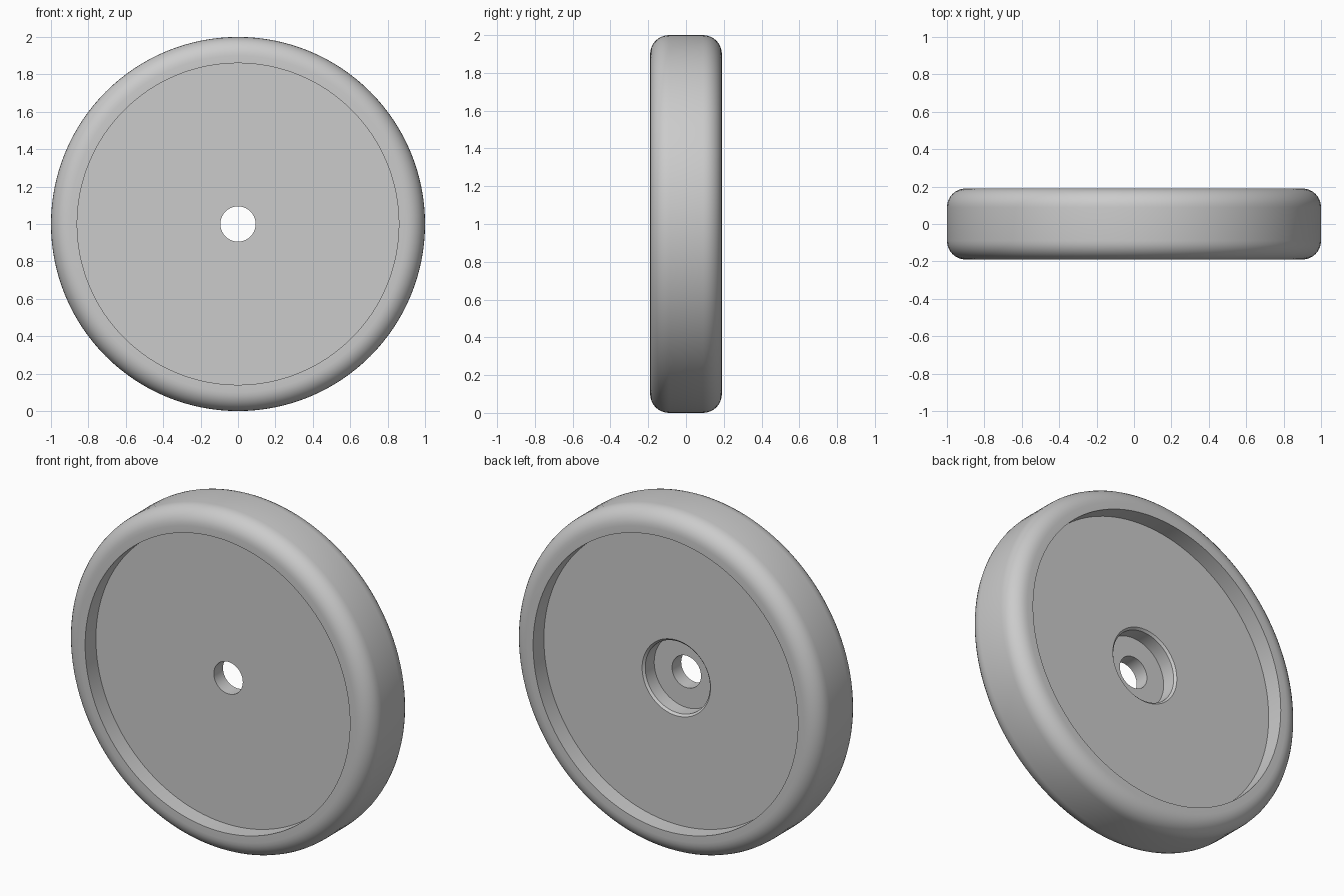
import bpy
import bmesh
from math import sin, cos, pi, radians
from mathutils import Matrix, Vector

cube = bpy.data.objects.get("Cube")
if cube:
    bpy.data.objects.remove(cube, do_unlink=True)

SEGMENTS = 128
HALF_WIDTH = 0.19
RIM_RADIUS = 1.0
FILLET = 0.1
RIM_INNER = 0.86
WEB = 0.09            # half thickness of the recessed disc
HOLE = 0.094
BORE = 0.21
CHAMFER = 0.012
BORE_FLOOR = -0.005

grey = bpy.data.materials.new("light grey")
grey.use_nodes = True
colour = (0.6, 0.6, 0.6, 1)
grey.diffuse_color = colour
grey.node_tree.nodes["Principled BSDF"].inputs["Base Color"].default_value = colour


def fillet(y_centre, start):
    """Quarter circle at an outer corner of the rim, as (radius, y) points."""
    angles = [start + pi / 2 * i / 8 for i in range(9)]
    return [(RIM_RADIUS - FILLET + FILLET * cos(a), y_centre + FILLET * sin(a))
            for a in angles]


# Closed cross-section: front hub, front recess, rounded rim, back recess, counterbore
corner = HALF_WIDTH - FILLET
profile = [(HOLE, -WEB), (RIM_INNER, -WEB), (RIM_INNER, -HALF_WIDTH)]
profile += fillet(-corner, -pi / 2) + fillet(corner, 0)
profile += [(RIM_INNER, HALF_WIDTH), (RIM_INNER, WEB),
            (BORE + CHAMFER, WEB), (BORE, WEB - CHAMFER),
            (BORE, BORE_FLOOR), (HOLE, BORE_FLOOR)]

# Revolve the section around the axle
bm = bmesh.new()
verts = [bm.verts.new((r, y, 0)) for r, y in profile]
edges = [bm.edges.new((verts[i - 1], verts[i])) for i in range(len(verts))]
bmesh.ops.spin(bm, geom=verts + edges, cent=(0, 0, 0), axis=(0, 1, 0),
               angle=2 * pi, steps=SEGMENTS, use_merge=False)
bmesh.ops.remove_doubles(bm, verts=bm.verts, dist=0.0001)
bmesh.ops.recalc_face_normals(bm, faces=bm.faces)
bmesh.ops.transform(bm, matrix=Matrix.Translation(Vector((0, 0, RIM_RADIUS))),
                    verts=bm.verts)

mesh = bpy.data.meshes.new("wheel")
bm.to_mesh(mesh)
bm.free()
mesh.materials.append(grey)
wheel = bpy.data.objects.new("wheel", mesh)
bpy.context.collection.objects.link(wheel)

# Smooth the round surfaces, keep the turned corners crisp
bpy.ops.object.select_all(action='DESELECT')
wheel.select_set(True)
bpy.context.view_layer.objects.active = wheel
bpy.ops.object.shade_smooth_by_angle(angle=radians(30))
